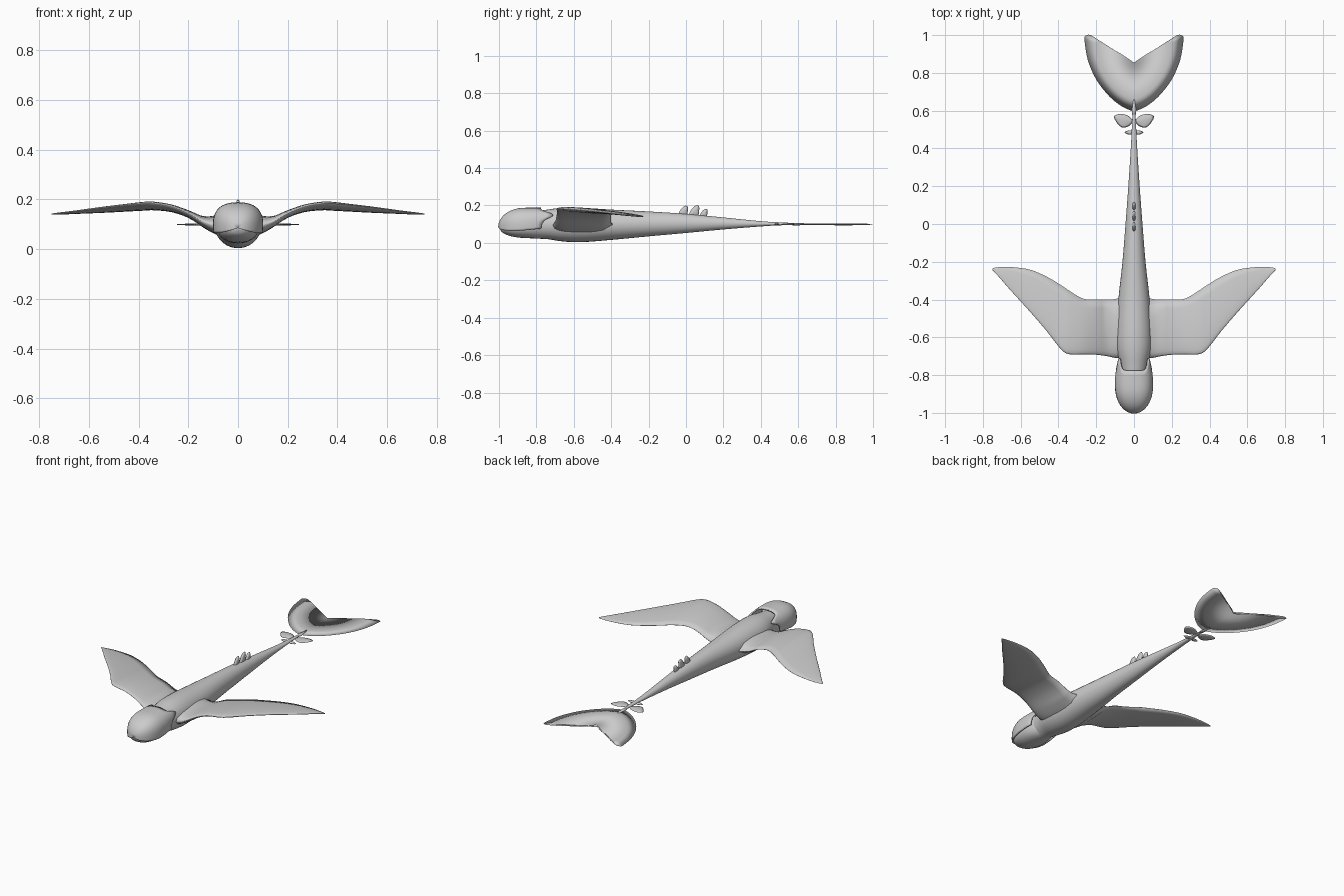
import bpy, bmesh, math
from mathutils import Vector

if "Cube" in bpy.data.objects:
    bpy.data.objects.remove(bpy.data.objects["Cube"])

grey = bpy.data.materials.new("pale grey skin")
grey.diffuse_color = (0.6, 0.6, 0.6, 1)
grey.use_nodes = True
grey.node_tree.nodes["Principled BSDF"].inputs["Base Color"].default_value = grey.diffuse_color


def finish(name, bm, smooth=True):
    bmesh.ops.recalc_face_normals(bm, faces=bm.faces)
    me = bpy.data.meshes.new(name)
    bm.to_mesh(me)
    bm.free()
    ob = bpy.data.objects.new(name, me)
    bpy.context.collection.objects.link(ob)
    me.materials.append(grey)
    for p in me.polygons:
        p.use_smooth = smooth
    return ob


def spline(rows, steps):
    """Catmull-Rom interpolation of rows of numbers."""
    out = []
    for i in range(len(rows) - 1):
        p = [rows[max(0, min(len(rows) - 1, i + k))] for k in (-1, 0, 1, 2)]
        for s in range(steps):
            t = s / steps
            out.append([0.5 * (2 * b + (c - a) * t + (2 * a - 5 * b + 4 * c - d) * t * t
                               + (3 * b - a - 3 * c + d) * t ** 3) for a, b, c, d in zip(*p)])
    return out + [list(rows[-1])]


def loft(name, rings):
    bm = bmesh.new()
    vs = [[bm.verts.new(c) for c in r] for r in rings]
    n = len(vs[0])
    for a, b in zip(vs, vs[1:]):
        for i in range(n):
            bm.faces.new((a[i], a[(i + 1) % n], b[(i + 1) % n], b[i]))
    bm.faces.new(vs[0])
    bm.faces.new(vs[-1])
    return finish(name, bm)


def ring(y, w, lo, hi, n=28, p=1.0):
    pts = []
    for i in range(n):
        a = 2 * math.pi * i / n
        c, s = math.cos(a), math.sin(a)
        pts.append((w * math.copysign(abs(c) ** p, c), y,
                    (lo + hi) / 2 + (hi - lo) / 2 * math.copysign(abs(s) ** p, s)))
    return pts


# body: y, half width, bottom, top
body = [(-0.90, 0.035, 0.05, 0.14), (-0.82, 0.062, 0.026, 0.165), (-0.74, 0.075, 0.02, 0.178),
        (-0.66, 0.092, 0.008, 0.188), (-0.56, 0.094, 0.004, 0.188), (-0.4, 0.083, 0.016, 0.178),
        (-0.2, 0.061, 0.035, 0.168), (0, 0.045, 0.053, 0.155), (0.2, 0.03, 0.072, 0.136),
        (0.4, 0.017, 0.088, 0.116), (0.5, 0.012, 0.094, 0.11), (0.62, 0.006, 0.097, 0.104)]
loft("body", [ring(*r) for r in spline(body, 4)])

# lower head with the jaw
head = [(-0.997, 0.012, 0.08, 0.105), (-0.985, 0.042, 0.058, 0.13), (-0.95, 0.07, 0.04, 0.15),
        (-0.9, 0.083, 0.029, 0.16), (-0.84, 0.084, 0.025, 0.165), (-0.78, 0.07, 0.024, 0.165),
        (-0.73, 0.05, 0.03, 0.15)]
loft("head", [ring(*r, p=0.85) for r in spline(head, 3)])


# hood: a shell over the head with a scalloped back edge and swept rear corners
def hood():
    bm = bmesh.new()
    nu, nv, grid = 32, 14, []
    for j in range(nv + 1):
        row = []
        for i in range(nu + 1):
            u = -1 + 2 * i / nu
            a = abs(u)
            back = -0.775 + 0.065 * math.exp(-((a - 0.6) / 0.17) ** 2)
            t = j / nv
            y = -1.0 + (back + 1.0) * t ** 1.7
            s = min(1, (y + 1.0) / 0.14)
            f = max(0.02, math.sqrt(1 - (1 - s) ** 2))
            th = u * math.radians(104)
            k = 0.8
            sx, cz = math.sin(th), math.cos(th)
            w = 0.097 - 0.012 * max(0, (y + 0.82) / 0.1)
            lift = min(1, (y + 1.0) / 0.25)
            base = 0.085 + 0.02 * lift
            h = (0.184 - base) * f
            row.append(bm.verts.new((w * f * math.copysign(abs(sx) ** k, sx), y,
                                     base + h * math.copysign(abs(cz) ** k, cz))))
        grid.append(row)
    for a, b in zip(grid, grid[1:]):
        for i in range(nu):
            bm.faces.new((a[i], a[i + 1], b[i + 1], b[i]))
    ob = finish("hood", bm)
    m = ob.modifiers.new("thickness", 'SOLIDIFY')
    m.thickness = 0.008
    m.offset = 0


hood()

# wings: x, leading y, trailing y, leading z, trailing z, thickness
wing = [(0.03, -0.71, -0.37, 0.09, 0.10, 0.13), (0.09, -0.71, -0.395, 0.095, 0.10, 0.085),
        (0.14, -0.70, -0.40, 0.11, 0.11, 0.052), (0.2, -0.692, -0.40, 0.143, 0.138, 0.036),
        (0.27, -0.69, -0.395, 0.171, 0.155, 0.032), (0.34, -0.69, -0.355, 0.183, 0.16, 0.032),
        (0.385, -0.665, -0.325, 0.183, 0.157, 0.03), (0.46, -0.57, -0.28, 0.176, 0.152, 0.024),
        (0.55, -0.465, -0.242, 0.166, 0.147, 0.019), (0.65, -0.355, -0.228, 0.153, 0.143, 0.013),
        (0.72, -0.275, -0.229, 0.145, 0.14, 0.009), (0.75, -0.243, -0.235, 0.141, 0.14, 0.005)]


def section(side, x, y0, y1, z0, z1, th, n=11):
    def point(t, sgn):
        prof = 1.9 * math.sqrt(t) * (1 - t) ** 0.8 + 0.06
        prof = max(prof, 0.9 * (4 * t * (1 - t)) ** 0.5) if x < 0.15 else prof
        return (side * x, y0 + (y1 - y0) * t, z0 + (z1 - z0) * t + sgn * th / 2 * min(1, prof))
    ts = [(i / (n - 1)) ** 1.6 for i in range(n)]
    return [point(t, 1) for t in ts] + [point(t, -1) for t in reversed(ts)]


for side, label in ((1, "right"), (-1, "left")):
    loft(label + "_wing", [section(side, *r) for r in spline(wing, 4)])


# thin fins: a closed outline, domed slightly from its edge to its middle
def fin(name, outline, place, thick):
    pts = spline(outline + [outline[0]], 4)[:-1]
    n = len(pts)
    cx, cy = sum(p[0] for p in pts) / n, sum(p[1] for p in pts) / n
    bm = bmesh.new()
    edge = [bm.verts.new(place(p[0], p[1], 0)) for p in pts]
    for s in (1, -1):
        mid = [bm.verts.new(place(cx + (p[0] - cx) * 0.75, cy + (p[1] - cy) * 0.75, s * thick * 0.4))
               for p in pts]
        top = bm.verts.new(place(cx, cy, s * thick / 2))
        for i in range(n):
            j = (i + 1) % n
            bm.faces.new((edge[i], edge[j], mid[j], mid[i]))
            bm.faces.new((mid[i], mid[j], top))
    finish(name, bm)


fluke = [(0, 0.595), (0.06, 0.62), (0.13, 0.675), (0.2, 0.765), (0.245, 0.87), (0.262, 0.975),
         (0.255, 0.998), (0.225, 0.998), (0.18, 0.955), (0.12, 0.927), (0.06, 0.895),
         (0.03, 0.855), (0, 0.845)]
fin("tail_fluke", fluke + [(-x, y) for x, y in fluke[-2:0:-1]],
    lambda a, b, c: (a, b, 0.099 + c), 0.01)

# paired small tail fins
large = [(0, 0.545), (0.025, 0.52), (0.06, 0.51), (0.09, 0.535), (0.105, 0.57), (0.07, 0.583), (0.03, 0.572)]
small = [(0, 0.48), (0.025, 0.473), (0.05, 0.485), (0.025, 0.496), (0, 0.492)]
for s, label in ((1, "right"), (-1, "left")):
    for kind, shape in (("large", large), ("small", small)):
        fin(f"{label}_{kind}_tail_fin", shape, lambda a, b, c: (s * a, b, 0.1 + c), 0.01)

# three swept lobes along the back
for i, (y, z, k) in enumerate(((-0.045, 0.145, 1.0), (0.01, 0.142, 1.1), (0.068, 0.136, 0.85))):
    lobe = [(0, 0), (0.015, 0.03), (0.037, 0.052), (0.053, 0.05), (0.055, 0.03), (0.045, -0.005)]
    fin(f"back_lobe_{i + 1}", [(y + a * k, z + b * k) for a, b in lobe],
        lambda a, b, c: (c, a, b), 0.016)

# join of tail and fluke
loft("tail_joint", [ring(y, w, 0.1 - h, 0.1 + h, 12) for y, w, h in
                    ((0.57, 0.008, 0.006), (0.6, 0.012, 0.006), (0.66, 0.004, 0.004))])
